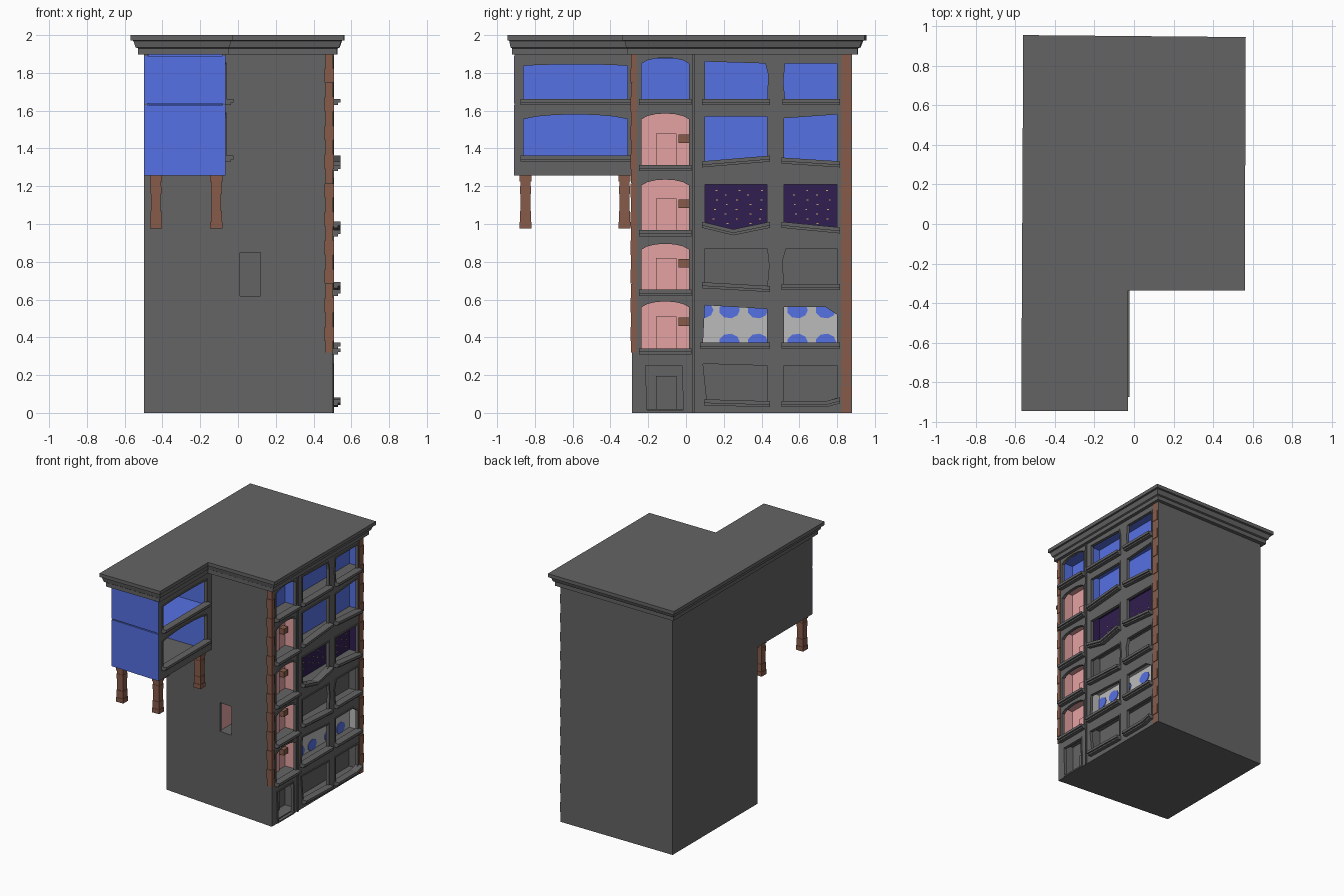
import bpy, bmesh, random
from mathutils import Matrix, Vector

if "Cube" in bpy.data.objects:
    bpy.data.objects.remove(bpy.data.objects["Cube"])

random.seed(4)


def mat(name, r, g, b):
    m = bpy.data.materials.new(name)
    m.diffuse_color = (r, g, b, 1)
    m.use_nodes = True
    m.node_tree.nodes["Principled BSDF"].inputs["Base Color"].default_value = m.diffuse_color
    return m


GREY = mat("dark_grey", .127, .127, .127)
BLUE = mat("blue", .092, .165, .77)
PINK = mat("pink", .79, .365, .365)
PURPLE = mat("purple", .03, .013, .08)
BROWN = mat("brown", .245, .105, .068)
WHITE = mat("pale_grey", .5, .5, .5)
TAN = mat("tan", .6, .38, .15)


def finish(name, bm, m):
    bmesh.ops.recalc_face_normals(bm, faces=bm.faces[:])
    me = bpy.data.meshes.new(name)
    bm.to_mesh(me)
    bm.free()
    me.materials.append(m)
    ob = bpy.data.objects.new(name, me)
    bpy.context.collection.objects.link(ob)
    return ob


def boxes(name, spans, m):
    """One object from a list of (x0,x1,y0,y1,z0,z1) boxes."""
    bm = bmesh.new()
    for x0, x1, y0, y1, z0, z1 in spans:
        mx = Matrix.Translation(((x0 + x1) / 2, (y0 + y1) / 2, (z0 + z1) / 2)) \
            @ Matrix.Diagonal((x1 - x0, y1 - y0, z1 - z0, 1))
        bmesh.ops.create_cube(bm, size=1, matrix=mx)
    return finish(name, bm, m)


def panel(name, loops, axis, lo, hi, m):
    """Flat outline with holes, extruded from lo to hi along axis x or y."""
    bm = bmesh.new()
    edges = []
    for pts in loops:
        vs = [bm.verts.new((lo, a, b) if axis == 'x' else (a, lo, b)) for a, b in pts]
        edges += [bm.edges.new((vs[k - 1], vs[k])) for k in range(len(vs))]
    bmesh.ops.triangle_fill(bm, use_beauty=True, edges=edges)
    # keep both caps: the copy is moved, the originals stay behind
    faces = bm.faces[:]
    ext = bmesh.ops.extrude_face_region(bm, geom=faces, use_keep_orig=True)
    step = Vector((hi - lo, 0, 0)) if axis == 'x' else Vector((0, hi - lo, 0))
    bmesh.ops.translate(bm, vec=step, verts=[g for g in ext["geom"] if isinstance(g, bmesh.types.BMVert)])
    return finish(name, bm, m)


def slant(ob, limit, slope, x0):
    """Skew the front of a part so that it recedes towards the left."""
    for v in ob.data.vertices:
        if v.co.y < limit:
            v.co.y += slope * (x0 - v.co.x)


def rect(a0, a1, b0, b1):
    return [(a0, b0), (a1, b0), (a1, b1), (a0, b1)]


def arch(a0, a1, b0, b1, rise):
    w = a1 - a0
    return [(a0, b0), (a1, b0), (a1, b1 - rise), (a1 - .12 * w, b1 - rise * .45), (a1 - .3 * w, b1 - rise * .1),
            (a0 + .5 * w, b1), (a0 + .3 * w, b1 - rise * .1), (a0 + .12 * w, b1 - rise * .45), (a0, b1 - rise)]


# Crooked window outlines (y, z), counter-clockwise from lower left
middle = [
    [(.11, .07), (.43, .06), (.43, .25), (.09, .26)],
    [(.09, .37), (.43, .37), (.43, .55), (.10, .57)],
    [(.10, .69), (.43, .67), (.44, .78), (.43, .87), (.10, .87)],
    [(.10, 1.01), (.25, .97), (.43, 1.01), (.43, 1.21), (.10, 1.21)],
    [(.10, 1.33), (.43, 1.36), (.43, 1.57), (.10, 1.57)],
    [(.10, 1.66), (.43, 1.66), (.435, 1.79), (.42, 1.85), (.10, 1.86)]]
rear = [
    [(.52, .06), (.74, .06), (.80, .08), (.80, .25), (.52, .25)],
    [(.52, .37), (.80, .37), (.80, .52), (.74, .56), (.52, .56)],
    [(.52, .68), (.80, .68), (.80, .87), (.53, .87), (.51, .80)],
    [(.52, 1.01), (.80, .98), (.80, 1.21), (.52, 1.21)],
    [(.52, 1.35), (.80, 1.33), (.80, 1.58), (.52, 1.56)],
    [(.525, 1.66), (.80, 1.66), (.80, 1.85), (.525, 1.85), (.515, 1.75)]]
stair = [arch(-.235, .015, b, t, .03) for b, t in
         ((.34, .59), (.65, .895), (.965, 1.235), (1.31, 1.585), (1.66, 1.88))]
door = [(-.205, .012), (-.015, .012), (-.02, .25), (-.215, .25)]
wing_windows = [arch(-.86, -.31, 1.36, 1.58, .025), arch(-.86, -.31, 1.66, 1.845, .008)]


def trim(name, w, x):
    """Thin raised frame and a projecting sill that follows the window's lower edge."""
    ys, zs = [p[0] for p in w], [p[1] for p in w]
    cy, cz = (min(ys) + max(ys)) / 2, (min(zs) + max(zs)) / 2
    sy, sz = 1 + .022 / (max(ys) - min(ys)), 1 + .022 / (max(zs) - min(zs))
    panel(name + "_frame", [[(cy + (a - cy) * sy, cz + (b - cz) * sz) for a, b in w], w], 'x', x - .003, x + .006, GREY)
    low = [p for p in w if p[1] < min(zs) + .05]
    if name == "door":
        return
    low = [(low[0][0] - .015, low[0][1])] + low[1:-1] + [(low[-1][0] + .015, low[-1][1])]
    for part, top, bot, out in (("sill", .002, -.018, .042), ("sill_base", -.018, -.030, .03)):
        panel(name + "_" + part, [[(a, b + bot) for a, b in low] + [(a, b + top) for a, b in reversed(low)]],
              'x', x - .01, x + out, GREY)


# Street facade with openings, and its trims
FX, BX = .482, .385   # inner face of the facade, back wall of the rooms
panel("right_facade", [rect(-.285, .88, 0, 1.9)] + middle + rear + stair + [door], 'x', FX, .5, GREY)
for label, group in (("middle_window", middle), ("rear_window", rear), ("stair_window", stair), ("door", [door])):
    for w in group:
        trim(label, w, .5)
boxes("pilaster", [(.49, .508, .032, .047, 0, 1.9)], GREY)

# Slanted front wall with its small window, and the solid core behind the rooms
slot = rect(.01, .12, .62, .85)
slant(panel("front_wall", [rect(-.497, FX, 0, 1.9), slot], 'y', -.285, -.262, GREY), -.1, .085, .5)
slant(boxes("building_core", [(-.497, 0, -.263, .88, 0, 1.9), (.14, BX, -.263, .88, 0, 1.9),
                              (0, .14, -.06, .88, 0, 1.9), (0, .14, -.263, -.06, 0, .62),
                              (BX, FX, -.263, .88, 0, .02)], GREY), -.1, .085, .5)
boxes("slot_window_wall", [(0, .006, -.21, -.06, .62, .9)], PINK)

# Floor slabs and dividing walls
levels = [.02, .335, .645, .96, 1.305, 1.65, 1.9]
boxes("floor_slabs", [(BX, FX, -.26, .86, z - .02, z) for z in levels[1:]], GREY)
boxes("room_walls", [(BX, FX, .86, .88, 0, 1.9), (BX, FX, .045, .06, 0, 1.9)], GREY)


def lining(name, y0, y1, z0, z1, m):
    boxes(name, [(BX, BX + .006, y0, y1, z0, z1), (BX, FX, y0, y0 + .004, z0, z1),
                 (BX, FX, y1 - .004, y1, z0, z1), (BX, FX, y0, y1, z1 - .003, z1)], m)


# Wall colours of the rooms and stairwell
for i, m in enumerate((GREY, WHITE, GREY, PURPLE, BLUE, BLUE)):
    z0, z1 = levels[i], levels[i + 1] - .02
    if m != GREY:
        lining("room_lining", .06, .86, z0, z1, m)
    s = GREY if i == 0 else BLUE if i == 5 else PINK
    if s != GREY:
        lining("stair_lining", -.255, .045, z0, z1, s)
    if i < 5:
        boxes("inner_door", [(BX, BX + .018, -.16, -.05, z0, z0 + .175)], s)
    if 0 < i < 5:
        boxes("stair_shelf", [(BX, BX + .05, -.04, .015, z0 + .125, z0 + .17)], BROWN)

# Blue blobs on the pale room, dots on the purple room
bm = bmesh.new()
for y in (.09, .23, .38, .59, .74):
    for z, r in ((.545, .045), (.375, .045)):
        if y == .09 and z < .5:
            continue
        mx = Matrix.Translation((BX + .008, y, z)) @ Matrix.Diagonal((1, .055, r, 1)) @ Matrix.Rotation(1.5708, 4, 'Y')
        bmesh.ops.create_cone(bm, cap_ends=True, segments=9, radius1=1, radius2=1, depth=.005, matrix=mx)
finish("wall_blobs", bm, BLUE)
dots = []
for i in range(13):
    for j in range(4):
        y, z = .09 + i * .06 + random.uniform(-.01, .01), 1.0 + j * .05 + (i % 2) * .025
        dots.append((BX + .005, BX + .009, y, y + .01, z, z + .005))
boxes("wall_dots", dots, TAN)

# Projecting front wing
panel("wing_right_wall", [rect(-.908, -.24, 1.256, 1.9)] + wing_windows, 'x', -.083, -.066, GREY)
for w in wing_windows:
    trim("wing_window", w, -.066)
boxes("wing_shell", [(-.497, -.48, -.89, -.19, 1.256, 1.9), (-.48, -.083, -.89, -.21, 1.256, 1.275),
                     (-.48, -.083, -.89, -.21, 1.61, 1.63)], GREY)
slant(boxes("wing_front", [(-.496, -.067, -.911, -.895, 1.257, 1.63),
                           (-.496, -.067, -.911, -.895, 1.638, 1.89)], BLUE), -.85, .035, -.067)
boxes("wing_lining", [(-.48, -.474, -.88, -.29, 1.275, 1.9), (-.474, -.083, -.297, -.29, 1.275, 1.9),
                      (-.474, -.083, -.88, -.297, 1.63, 1.634)], BLUE)

# Wing legs with stepped capitals
for x in (-.435, -.115):
    for y in (-.85, -.325):
        boxes("wing_leg", [(x - w, x + w, y - w, y + w, a, b) for a, b, w in
                           ((.975, 1.01, .032), (1.01, 1.07, .029), (1.07, 1.16, .026),
                            (1.16, 1.2, .029), (1.2, 1.225, .027), (1.225, 1.26, .032))], BROWN)

# Brown corner stones
front, back = [], []
for i in range(25):
    z, e = i * .076, .003 * (i % 2)
    top = z + .0755
    if i > 3:
        front.append((.462 - e, .504 + e, -.29 - e, -.262 + e, max(z, .32), top))
    back.append((.48, .504 + e, .823 - e, .872 + e, z, top))
boxes("front_corner_stones", front, BROWN)
boxes("back_corner_stones", back, BROWN)

# Roof cornice: L-shaped outline lofted through a stepped profile
inner = [(-.5, -.905), (-.065, -.905), (-.065, -.29), (.5, -.29), (.5, .88), (-.5, .88)]
outer = [(-.57, -.945), (-.03, -.945), (-.03, -.335), (.56, -.335), (.565, .945), (-.56, .955)]
bm = bmesh.new()
prev = None
for z, t in ((1.898, .42), (1.93, .42), (1.935, .6), (1.97, .78), (1.972, 1), (2, 1)):
    ring = [bm.verts.new(Vector((*a, z)).lerp(Vector((*b, z)), t)) for a, b in zip(inner, outer)]
    if prev:
        for k in range(6):
            bm.faces.new((prev[k], prev[k - 1], ring[k - 1], ring[k]))
    else:
        bm.faces.new(ring)
    prev = ring
bm.faces.new(prev)
finish("roof_cornice", bm, GREY)
